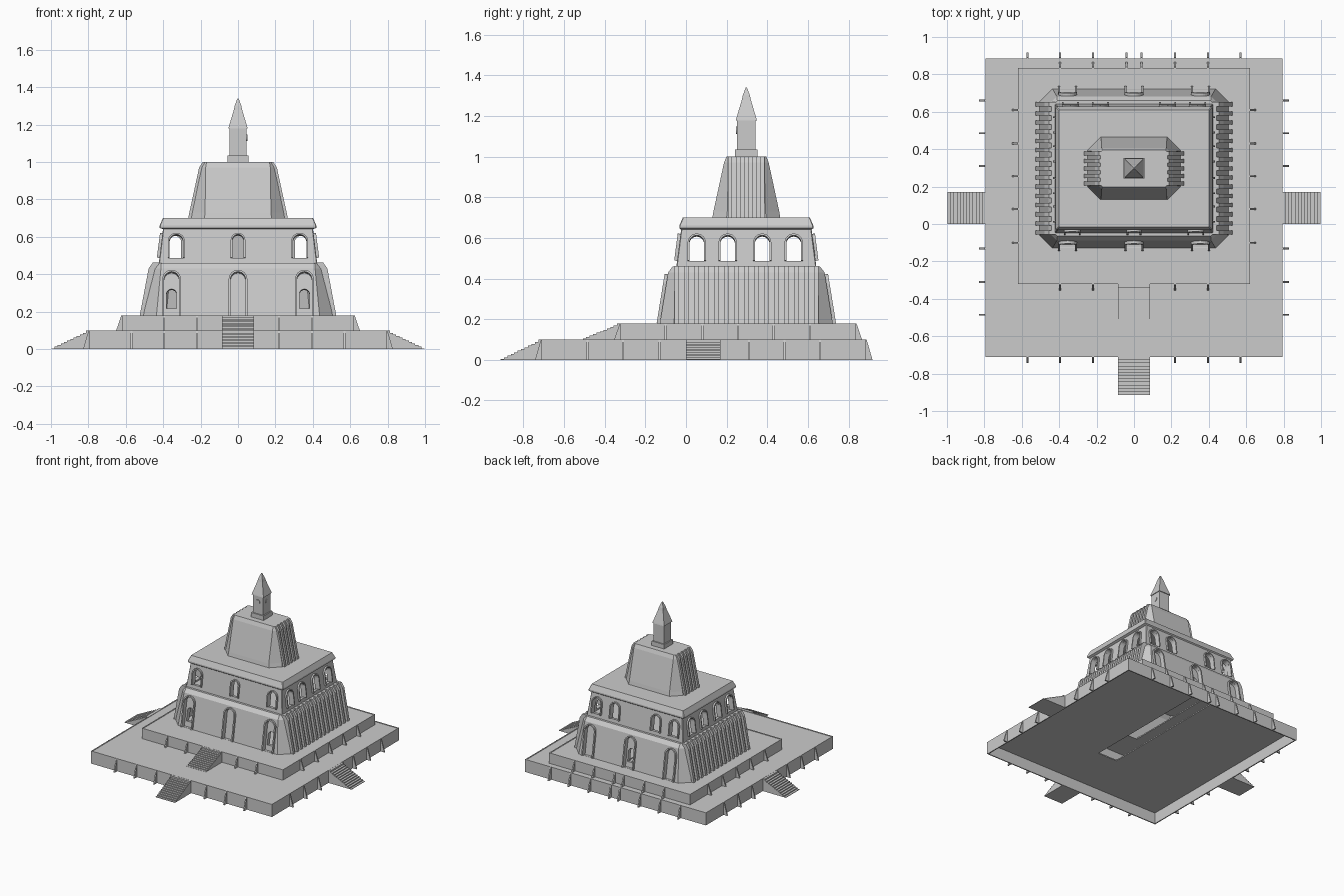
import bpy
import bmesh
from math import radians, atan2, cos, sin, pi
from mathutils import Matrix

if "Cube" in bpy.data.objects:
    bpy.data.objects.remove(bpy.data.objects["Cube"], do_unlink=True)

stone = bpy.data.materials.new("grey stone")
stone.use_nodes = True
GREY = (0.6, 0.6, 0.6, 1)
stone.diffuse_color = GREY
stone.node_tree.nodes["Principled BSDF"].inputs["Base Color"].default_value = GREY

CY = 0.297  # depth centre of the building
FRONT, RIGHT, BACK, LEFT = 0, 90, 180, -90


def finish(name, bm, matrix=None):
    if matrix:
        bm.transform(matrix)
    bmesh.ops.remove_doubles(bm, verts=bm.verts, dist=0.00001)
    bmesh.ops.recalc_face_normals(bm, faces=bm.faces)
    mesh = bpy.data.meshes.new(name)
    bm.to_mesh(mesh)
    bm.free()
    mesh.materials.append(stone)
    ob = bpy.data.objects.new(name, mesh)
    bpy.context.collection.objects.link(ob)
    return ob


def skin(name, rings, matrix=None):
    """Closed solid through matching rings of points."""
    bm = bmesh.new()
    loops = [[bm.verts.new(p) for p in ring] for ring in rings]
    n = len(loops[0])
    for a, b in zip(loops, loops[1:]):
        for i in range(n):
            j = (i + 1) % n
            bm.faces.new((a[i], a[j], b[j], b[i]))
    bm.faces.new(loops[0][::-1])
    bm.faces.new(loops[-1])
    return finish(name, bm, matrix)


def loft(name, sections, shrink=0):
    """Stack of rectangles with cut corners: (z, half x, half y, corner)."""
    rings = []
    for z, hx, hy, c in sections:
        hx, hy = hx - shrink, hy - shrink
        half = [(hx, c - hy), (hx, hy - c), (hx - c, hy), (c - hx, hy)]
        ring = half + [(-x, -y) for x, y in half]
        rings.append([(x, CY + y, z) for x, y in ring])
    return skin(name, rings)


def box(name, hx, y0, y1, z0, z1):
    return skin(name, [[(-hx, y0, z), (hx, y0, z), (hx, y1, z), (-hx, y1, z)] for z in (z0, z1)])


def place(x, y, z, side, tilt=0):
    return (Matrix.Translation((x, y, z)) @ Matrix.Rotation(radians(side), 4, 'Z')
            @ Matrix.Rotation(-tilt, 4, 'X'))


def prism(name, profile, width, matrix):
    """Side profile of (outward, up) points, given a width."""
    return skin(name, [[(x, -o, z) for o, z in profile] for x in (-width / 2, width / 2)], matrix)


def arch(w, h, base=True):
    arc = [(w * cos(pi * i / 12), h - w + w * sin(pi * i / 12)) for i in range(13)]
    return [(w, 0)] + arc + [(-w, 0)]


def arch_block(w, h, out, inward, matrix):
    return skin("cutter", [[(x, y, z) for x, z in arch(w, h)] for y in (-out, inward)], matrix)


def arch_frame(name, w, h, band, out, inward, matrix):
    bm = bmesh.new()
    rows = []
    for (a, b), (c, d) in zip(arch(w, h), arch(w - band, h - band)):
        rows.append([bm.verts.new(p) for p in
                     ((a, -out, b), (c, -out, d), (c, inward, d), (a, inward, b))])
    for r, s in zip(rows, rows[1:]):
        for i in range(4):
            j = (i + 1) % 4
            bm.faces.new((r[i], r[j], s[j], s[i]))
    bm.faces.new(rows[0])
    bm.faces.new(rows[-1])
    return finish(name, bm, matrix)


def cut(ob, cutter):
    cutter.hide_render = True
    mod = ob.modifiers.new("cut", 'BOOLEAN')
    mod.object = cutter
    mod.operation = 'DIFFERENCE'
    mod.solver = 'EXACT'
    bpy.context.view_layer.update()
    graph = bpy.context.evaluated_depsgraph_get()
    mesh = bpy.data.meshes.new_from_object(ob.evaluated_get(graph))
    ob.modifiers.clear()
    ob.data = mesh
    bpy.data.objects.remove(cutter, do_unlink=True)


def on_wall(side, p, hx, y0, y1):
    return {FRONT: (p, y0), BACK: (p, y1), RIGHT: (hx, p), LEFT: (-hx, p)}[side]


# Terraces: open-bottomed shells with a lip, a centre slot and wedge buttresses
def terrace(name, hx, y0, y1, z0, z1, slot, fins):
    ob = box(name, hx, y0, y1, z0, z1)
    cut(ob, box("cutter", hx - 0.008, y0 + 0.008, y1 - 0.008, z0 - 0.02, z1 - 0.012))
    cut(ob, box("cutter", hx - 0.008, y0 + 0.008, y1 - 0.008, z1 - 0.003, z1 + 0.02))
    cut(ob, box("cutter", 0.085, slot[0], slot[1], z0 - 0.03, z1 + 0.03))
    wedge = [(-0.004, z0), (0.033, z0), (0.004, z1 - 0.001), (-0.004, z1 - 0.001)]
    for side, spots in fins.items():
        for p in spots:
            x, y = on_wall(side, p, hx, y0, y1)
            prism(name + "_buttress", wedge, 0.01, place(x, y, 0, side))


pairs = [s * p for p in (0.22, 0.395) for s in (-1, 1)]
wide = pairs + [-0.57, 0.57]
low_side = [0.66, 0.485, 0.31, -0.13, -0.31, -0.485]
high_side = [0.61, 0.43, 0.255, 0.08, -0.1]
terrace("lower_terrace", 0.795, -0.71, 0.885, 0, 0.1, (-0.3, 0.8),
        {FRONT: wide, BACK: wide + [-0.04, 0.04], RIGHT: low_side, LEFT: low_side})
terrace("upper_terrace", 0.62, -0.322, 0.835, 0.095, 0.18, (-0.07, 0.66),
        {FRONT: pairs, BACK: pairs + [-0.04, 0.04], RIGHT: high_side, LEFT: high_side})


# Stairs
def stairs(name, x, y, z0, z1, side, count=12, run=0.203):
    profile = [(-0.003, z0), (run, z0)]
    for i in range(count, 0, -1):
        z = z1 - (z1 - z0) * (i - 1) / count
        profile += [(run * i / count, z - (z1 - z0) / count * 0.5 * (i > 1)),
                    (run * (i - 1) / count, z - (z1 - z0) / count * 0.5 * (i > 1))]
    profile.append((-0.003, z1))
    prism(name, profile, 0.17, place(x, y, 0, side))


stairs("front_stairs", 0, -0.71, 0, 0.099, FRONT)
stairs("right_stairs", 0.795, 0.085, 0, 0.099, RIGHT)
stairs("left_stairs", -0.795, 0.085, 0, 0.099, LEFT)
stairs("upper_stairs", 0, -0.322, 0.095, 0.179, FRONT)

# Main hall: sloped hollow block with arched niches front and back
hall_sections = [(0.17, 0.507, 0.427, 0.07), (0.43, 0.457, 0.385, 0.045), (0.46, 0.44, 0.362, 0.03)]
hall = loft("main_hall", hall_sections)
cut(hall, loft("cutter", [(z - 0.02, hx, hy, c) for z, hx, hy, c in hall_sections], 0.05))
tilt = atan2(0.042, 0.26)
for side, face in ((FRONT, -1), (BACK, 1)):
    for x in (-0.355, 0, 0.355):
        spot = place(x, CY + face * 0.4255, 0.178, side, tilt)
        cut(hall, arch_block(0.04, 0.234, 0.05, 0.02, spot))
        if (x != 0) == (side == FRONT):
            window = place(x, CY + face * 0.419, 0.22, side, tilt)
            cut(hall, arch_block(0.027, 0.105, 0.05, 0.12, window))
        arch_frame("niche_frame", 0.05, 0.246, 0.01, 0.016, 0.015, spot)

# Ribs on the two flanks of the hall
rib = [(0.485, 0.17), (0.527, 0.17), (0.478, 0.43), (0.455, 0.463), (0.42, 0.463), (0.435, 0.43)]
for side in (LEFT, RIGHT):
    for i in range(15):
        prism("hall_rib", rib, 0.022, place(0, CY - 0.343 + i * 0.049, 0, side))

# Gallery: hollow storey with arched windows
gallery_sections = [(0.455, 0.424, 0.345, 0.004), (0.65, 0.4, 0.32, 0.004)]
gallery = loft("gallery", gallery_sections)
cut(gallery, loft("cutter", [(0.47, 0.424, 0.345, 0.004), (0.64, 0.4, 0.32, 0.004)], 0.03))
lean = atan2(0.025, 0.195)
side_windows = [0.053, 0.205, 0.375, 0.53]
rows = {FRONT: [-0.33, 0, 0.33], BACK: [-0.34, -0.18, 0.18, 0.34],
        RIGHT: side_windows, LEFT: side_windows}
for side, spots in rows.items():
    for p in spots:
        x, y = on_wall(side, p, 0.42, CY - 0.341, CY + 0.341)
        w = 0.03 if (side, p) == (FRONT, 0) else 0.036
        spot = place(x, y, 0.487, side, lean)
        cut(gallery, arch_block(w, 0.124, 0.03, 0.06, spot))
        arch_frame("window_frame", w + 0.009, 0.134, 0.009, 0.014, 0.01, spot)

# Cornice and flat roof
loft("cornice", [(0.64, 0.4, 0.32, 0.004), (0.648, 0.419, 0.33, 0.004),
                 (0.66, 0.419, 0.33, 0.004), (0.7, 0.402, 0.313, 0.004)])

# Upper block with ribbed flanks
loft("upper_block", [(0.695, 0.25, 0.168, 0.07), (0.73, 0.244, 0.162, 0.068),
                     (0.97, 0.195, 0.11, 0.022), (1.0, 0.18, 0.098, 0.012)])
top_rib = [(0.235, 0.695), (0.267, 0.695), (0.26, 0.73), (0.208, 0.97), (0.188, 1.0),
           (0.16, 1.0), (0.18, 0.97)]
for side in (LEFT, RIGHT):
    for i in range(-2, 3):
        prism("upper_rib", top_rib, 0.02, place(0, CY + i * 0.04, 0, side))

# Spire
loft("spire_base", [(0.995, 0.055, 0.055, 0), (1.035, 0.055, 0.055, 0)])
loft("spire_shaft", [(1.03, 0.046, 0.046, 0), (1.18, 0.046, 0.046, 0)])
loft("spire_cap", [(1.178, 0.052, 0.052, 0), (1.186, 0.05, 0.05, 0), (1.28, 0.022, 0.022, 0),
                   (1.3, 0.018, 0.018, 0), (1.335, 0.005, 0.005, 0), (1.34, 0.003, 0.003, 0)])
for side in (FRONT, RIGHT):
    x, y = on_wall(side, 0 if side == FRONT else CY, 0.046, CY - 0.046, 0)
    disc = [(0.018 * cos(pi * i / 8), 0.018 * sin(pi * i / 8)) for i in range(16)]
    skin("spire_roundel", [[(u, d, v) for u, v in disc] for d in (-0.004, 0.002)],
         place(x, y, 1.13, side))
